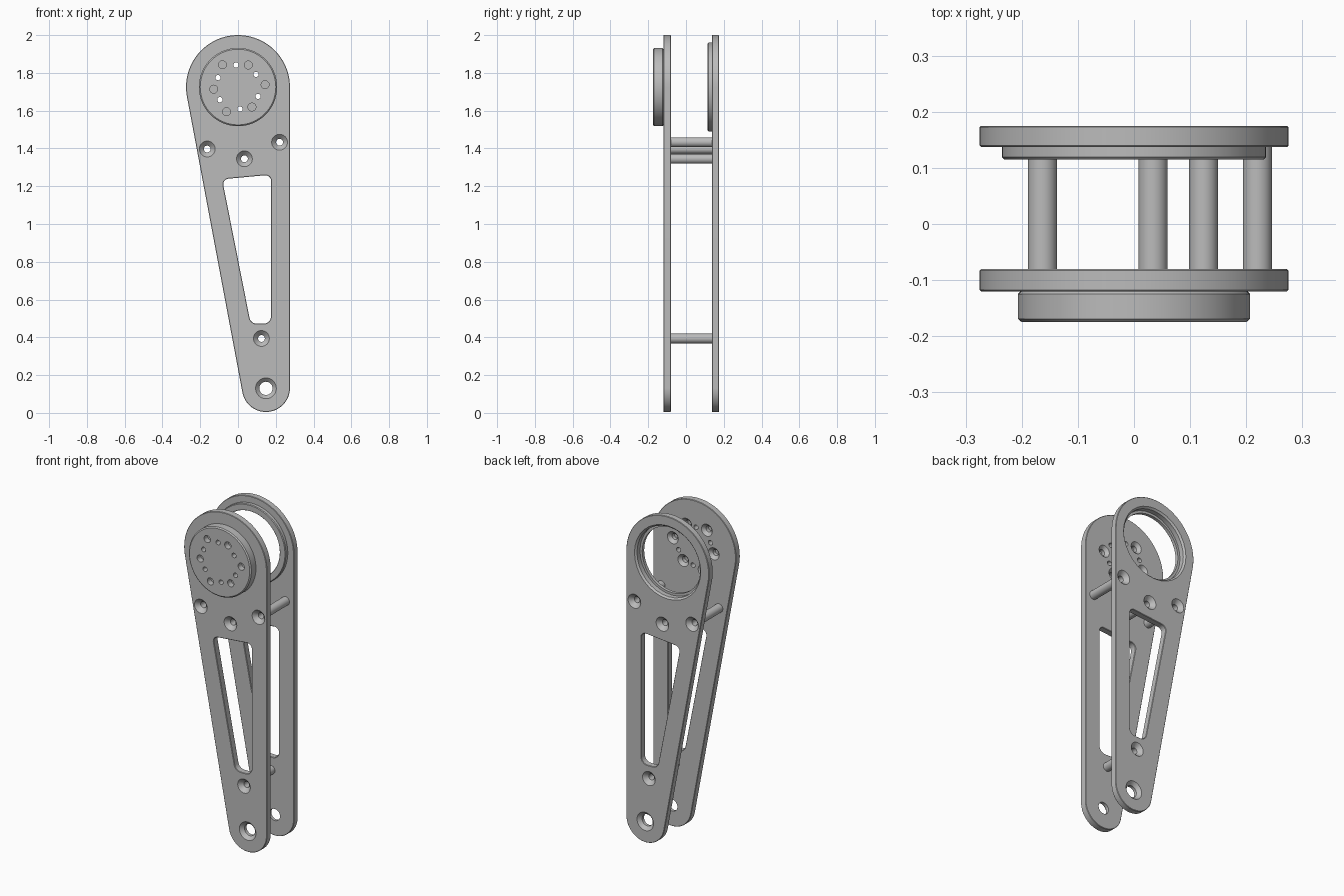
import bpy, bmesh, math
from math import cos, sin, pi, atan2, acos, radians

old = bpy.data.objects.get("Cube")
if old:
    bpy.data.objects.remove(old, do_unlink=True)

grey = bpy.data.materials.new("satin grey")
grey.use_nodes = True
grey.diffuse_color = (0.5, 0.5, 0.5, 1)
grey.node_tree.nodes["Principled BSDF"].inputs["Base Color"].default_value = (0.5, 0.5, 0.5, 1)


def make_object(name, bm):
    bmesh.ops.recalc_face_normals(bm, faces=bm.faces)
    mesh = bpy.data.meshes.new(name)
    bm.to_mesh(mesh)
    bm.free()
    mesh.materials.append(grey)
    obj = bpy.data.objects.new(name, mesh)
    bpy.context.collection.objects.link(obj)
    return obj


def rounded_outline(circles, steps=40):
    """Outline wrapped around circles (x, z, r) listed anticlockwise."""
    normals = []
    for i, (x, z, r) in enumerate(circles):
        x2, z2, r2 = circles[(i + 1) % len(circles)]
        dx, dz = x2 - x, z2 - z
        normals.append(atan2(dz, dx) - acos((r - r2) / math.hypot(dx, dz)))
    points = []
    for i, (x, z, r) in enumerate(circles):
        start = normals[i - 1]
        sweep = (normals[i] - start) % (2 * pi)
        for k in range(steps + 1):
            a = start + sweep * k / steps
            points.append((x + r * cos(a), z + r * sin(a)))
    return points


def prism(name, points, y0, y1):
    bm = bmesh.new()
    front = bm.faces.new([bm.verts.new((x, y0, z)) for x, z in points])
    ext = bmesh.ops.extrude_face_region(bm, geom=[front], use_keep_orig=True)
    moved = [g for g in ext["geom"] if isinstance(g, bmesh.types.BMVert)]
    bmesh.ops.translate(bm, verts=moved, vec=(0, y1 - y0, 0))
    return make_object(name, bm)


def lathe(bm, x, z, profile, tube=False, sides=48):
    """Turn a profile of (radius, y) around a y-direction axis at (x, z)."""
    rings = [[bm.verts.new((x + r * cos(2 * pi * k / sides), y, z + r * sin(2 * pi * k / sides)))
              for k in range(sides)] for r, y in profile]
    pairs = list(zip(rings, rings[1:]))
    if tube:
        pairs.append((rings[-1], rings[0]))
    else:
        bm.faces.new(rings[0])
        bm.faces.new(rings[-1])
    for a, b in pairs:
        for k in range(sides):
            n = (k + 1) % sides
            bm.faces.new((a[k], a[n], b[n], b[k]))


def turned(name, turnings, tube=False, sides=48):
    bm = bmesh.new()
    for x, z, profile in turnings:
        lathe(bm, x, z, profile, tube, sides)
    return make_object(name, bm)


def countersink(x, z, surface, out, rim, bore, length):
    """Cutter entering a face at y = surface whose outward side is out."""
    return (x, z, [(rim + 0.01, surface + out * 0.01),
                   (bore, surface - out * (rim - bore)),
                   (bore, surface - out * length)])


def add_cut(obj, cutter):
    cutter.hide_render = True
    mod = obj.modifiers.new("cut", "BOOLEAN")
    mod.operation, mod.solver, mod.object = "DIFFERENCE", "EXACT", cutter


def finish(obj):
    """Bake the modifiers, drop their cutters, shade by angle."""
    cutters = [m.object for m in obj.modifiers if m.type == "BOOLEAN"]
    bpy.context.view_layer.update()
    dg = bpy.context.evaluated_depsgraph_get()
    baked = bpy.data.meshes.new_from_object(obj.evaluated_get(dg))
    obj.modifiers.clear()
    obj.data = baked
    for c in cutters:
        bpy.data.objects.remove(c, do_unlink=True)
    bpy.ops.object.select_all(action="DESELECT")
    bpy.context.view_layer.objects.active = obj
    obj.select_set(True)
    bpy.ops.object.shade_smooth_by_angle(angle=radians(30))


HUB_Z, HUB_R = 1.725, 0.275
PIVOT_X, PIVOT_Z, PIVOT_R = 0.148, 0.13, 0.127
FRONT, BACK = (-0.12, -0.08), (0.137, 0.175)
SPACERS = [(-0.163, 1.397), (0.034, 1.345), (0.22, 1.433), (0.124, 0.394)]
outline = rounded_outline([(0, HUB_Z, HUB_R), (PIVOT_X, PIVOT_R + 0.005, PIVOT_R)], 64)
slot = rounded_outline([(-0.048, 1.21, 0.03), (0.1, 0.512, 0.04),
                        (0.135, 0.512, 0.04), (0.145, 1.228, 0.03)], 10)

# Bolt positions on the hub: small through holes and larger blind ones
small_bolts, large_bolts = [], []
for i in range(6):
    a, b = radians(35 + 60 * i), radians(5 + 60 * i)
    reach = 0.129 if i % 2 else 0.144
    small_bolts.append((0.117 * cos(a), HUB_Z + 0.117 * sin(a)))
    large_bolts.append((reach * cos(b), HUB_Z + reach * sin(b)))


def side_plate(name, span, outer, out, extra_cuts):
    plate = prism(name, outline, *span)
    add_cut(plate, prism(name + "_slot_cutter", slot, span[0] - 0.05, span[1] + 0.05))
    bevel = plate.modifiers.new("edge", "BEVEL")
    bevel.width, bevel.segments = 0.005, 1
    bevel.limit_method, bevel.angle_limit = "ANGLE", radians(60)
    cuts = [countersink(x, z, outer, out, 0.042, 0.018, 0.06) for x, z in SPACERS]
    cuts.append(countersink(PIVOT_X, PIVOT_Z, outer, out, 0.055, 0.035, 0.06))
    add_cut(plate, turned(name + "_hole_cutter", cuts + extra_cuts, sides=32))
    finish(plate)


# Front plate with hub bolts countersunk from the inside
hub_cuts = [(x, z, [(0.014, -0.15), (0.014, -0.05)]) for x, z in small_bolts]
hub_cuts += [countersink(x, z, FRONT[1], 1, 0.036, 0.018, 0.06) for x, z in large_bolts]
side_plate("front_plate", FRONT, FRONT[0], -1, hub_cuts)

# Back plate with a large bearing opening
side_plate("back_plate", BACK, BACK[1], 1,
           [countersink(0, HUB_Z, BACK[1], 1, 0.22, 0.21, 0.06)])

# Hub disc on the front plate
disc = turned("hub_disc", [(0, HUB_Z, [(0.2, -0.175), (0.207, -0.169),
                                       (0.207, -0.125), (0.202, -0.12)])], sides=96)
disc_cuts = [(x, z, [(0.014, -0.2), (0.014, -0.1)]) for x, z in small_bolts]
disc_cuts += [(x, z, [(0.021, -0.2), (0.021, -0.14)]) for x, z in large_bolts]
add_cut(disc, turned("hub_disc_cutter", disc_cuts, sides=24))
finish(disc)

# Bearing flange on the inside of the back plate
finish(turned("bearing_flange", [(0, HUB_Z, [(0.195, 0.137), (0.195, 0.118), (0.198, 0.115),
                                             (0.231, 0.115), (0.235, 0.119), (0.235, 0.137)])],
              tube=True, sides=96))

# Hollow spacers between the plates
for i, (x, z) in enumerate(SPACERS):
    finish(turned(f"spacer_{i + 1}", [(x, z, [(0.018, FRONT[1]), (0.026, FRONT[1]),
                                              (0.026, BACK[0]), (0.018, BACK[0])])],
                  tube=True, sides=32))
